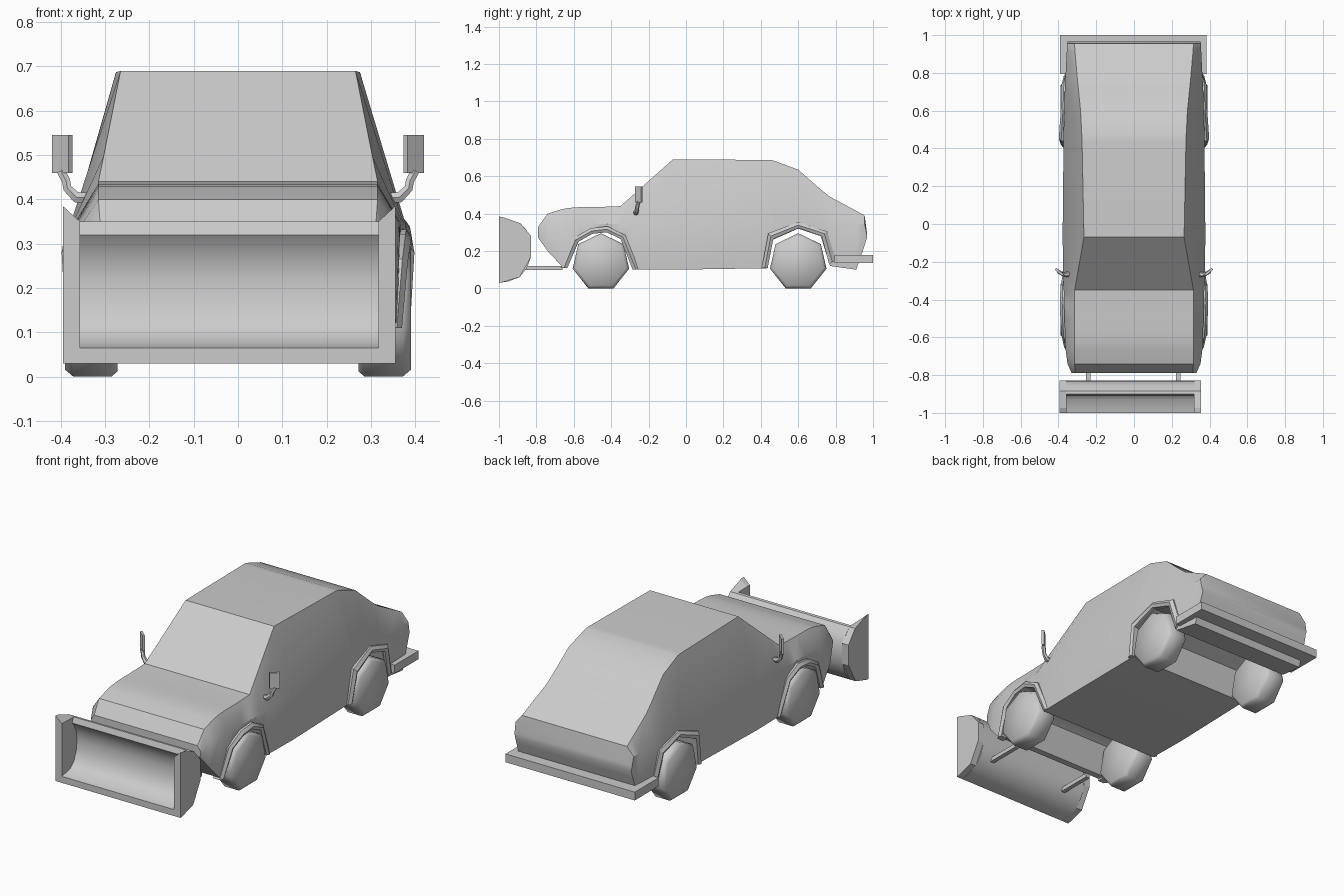
import bpy, bmesh, math
from mathutils import Vector

if "Cube" in bpy.data.objects:
    bpy.data.objects.remove(bpy.data.objects["Cube"])


def finish(name, bm, angle=35):
    bmesh.ops.recalc_face_normals(bm, faces=bm.faces[:])
    me = bpy.data.meshes.new(name)
    bm.to_mesh(me)
    bm.free()
    ob = bpy.data.objects.new(name, me)
    bpy.context.collection.objects.link(ob)
    bpy.ops.object.select_all(action='DESELECT')
    ob.select_set(True)
    bpy.context.view_layer.objects.active = ob
    if angle:
        bpy.ops.object.shade_smooth_by_angle(angle=math.radians(angle))
    return ob


def loft(name, rings, angle=35):
    """Skin a list of equal closed rings and cap both ends."""
    bm = bmesh.new()
    rows = [[bm.verts.new(p) for p in r] for r in rings]
    n = len(rows[0])
    for a, b in zip(rows, rows[1:]):
        for i in range(n):
            j = (i + 1) % n
            bm.faces.new((a[i], a[j], b[j], b[i]))
    bm.faces.new(rows[0])
    bm.faces.new(rows[-1])
    return finish(name, bm, angle)


def prism(name, profile, x0, x1, angle=35):
    """Extrude a (y, z) profile across x."""
    return loft(name, [[(x, y, z) for y, z in profile] for x in (x0, x1)], angle)


def box(name, lo, hi):
    return prism(name, [(lo[1], lo[2]), (hi[1], lo[2]), (hi[1], hi[2]), (lo[1], hi[2])],
                 lo[0], hi[0], 0)


# Car body: stations of y, bottom z, top z, top half width, side half width
stations = [
    (-.79, .27, .33, .31, .33), (-.74, .20, .40, .315, .352), (-.665, .12, .423, .315, .362),
    (-.63, .12, .43, .315, .365), (-.57, .26, .435, .315, .366), (-.50, .295, .435, .315, .368),
    (-.42, .30, .437, .315, .37), (-.35, .27, .44, .315, .372), (-.285, .10, .498, .303, .374),
    (-.07, .10, .69, .265, .378), (.435, .108, .687, .275, .373), (.465, .26, .685, .276, .373),
    (.60, .32, .635, .283, .37), (.72, .28, .53, .295, .366), (.77, .12, .49, .30, .363),
    (.91, .10, .415, .312, .356), (.955, .23, .39, .315, .354), (.967, .27, .30, .345, .352)]
rings = []
for y, zb, zt, wt, wm in stations:
    zm = min(max(zb + .015, .345), (zb + zt) / 2 if zt < .35 else zt - .03)
    wb = wm - .005
    rings.append([(wb, y, zb), (wm, y, zm), (wt, y, zt), (-wt, y, zt), (-wm, y, zm), (-wb, y, zb)])
loft("car_body", rings, 35)

# Wheel arch flares: outer edge y,z / inner edge y,z / outer x
front_arch = [(-.67, .11, -.635, .11, .370), (-.61, .265, -.575, .25, .383),
              (-.51, .322, -.50, .292, .390), (-.42, .332, -.425, .30, .392),
              (-.325, .285, -.35, .265, .390), (-.25, .10, -.285, .10, .378)]
rear_arch = [(.405, .11, .437, .11, .388), (.44, .295, .467, .265, .398), (.60, .355, .60, .322, .388),
             (.755, .305, .725, .28, .383), (.80, .15, .765, .13, .372)]
# Seven-sided wheels: x position and radius of each ring
wheel_rings = [(.272, .142), (.285, .155), (.372, .155), (.39, .138)]
for side, s in (("right", 1), ("left", -1)):
    for end, arch, yc in (("front", front_arch, -.455), ("rear", rear_arch, .60)):
        loft(f"{end}_{side}_arch",
             [[(s * .32, a, b), (s * (x - .012), a, b), (s * x, (a + c) / 2, (b + d) / 2),
               (s * (x - .008), c, d), (s * .32, c, d)] for a, b, c, d, x in arch], 30)
        loft(f"{end}_{side}_wheel",
             [[(s * x, yc + r * math.sin(i * math.tau / 7), .14 + r * math.cos(i * math.tau / 7))
               for i in range(7)] for x, r in wheel_rings], 60)

    # Side mirror: a bent stalk and a turned plate
    path = [Vector(p) for p in ((.325, -.262, .402), (.365, -.268, .405), (.385, -.262, .425),
                                (.388, -.26, .442), (.40, -.252, .465))]
    stalk = []
    for i, p in enumerate(path):
        t = (path[min(i + 1, 4)] - path[max(i - 1, 0)]).normalized()
        u = Vector((0, 1, 0))
        v = t.cross(u).normalized()
        r = .014 if i < 2 else .011
        ring = [p + r * (math.cos(k * math.tau / 6) * u + math.sin(k * math.tau / 6) * v)
                for k in range(6)]
        stalk.append([(s * q.x, q.y, q.z) for q in ring])
    loft(f"{side}_mirror_stalk", stalk, 50)
    plate = [(.373, -.266), (.382, -.274), (.42, -.241), (.411, -.232)]
    loft(f"{side}_mirror", [[(s * x, y, z) for x, y in plate] for z in (.46, .545)], 0)

# Dozer blade: curved hollow shell between two peaked end plates
outer = [(-1, .03), (-.95, .037), (-.89, .06), (-.85, .11), (-.83, .165), (-.828, .22),
         (-.835, .28), (-.855, .315), (-.885, .348), (-.90, .35)]
inner = [(-.91, .32), (-.895, .30), (-.875, .26), (-.87, .215), (-.875, .16), (-.895, .11),
         (-.93, .078), (-1, .065)]
prism("blade_shell", outer + inner, -.36, .32, 40)


def plate_outline(peak):
    return [(-1, .03), (-.985, .032), (-.89, .06), (-.828, .17), (-.828, .28),
            (-.885, .348), (-.975, min(peak, .38)), (-1, peak)]


for name, xo, xi in (("left_blade_end", -.395, -.357), ("right_blade_end", .355, .317)):
    loft(name, [[(x, y, z) for y, z in plate_outline(pk)] for x, pk in ((xo, .385), (xi, .35))], 0)

# Blade push arms
for name, x in (("left_push_arm", -.243), ("right_push_arm", .235)):
    box(name, (x - .012, -.86, .098), (x + .012, -.66, .12))

# Rear bumper
box("rear_bumper", (-.393, .795, .135), (.383, 1, .18))
